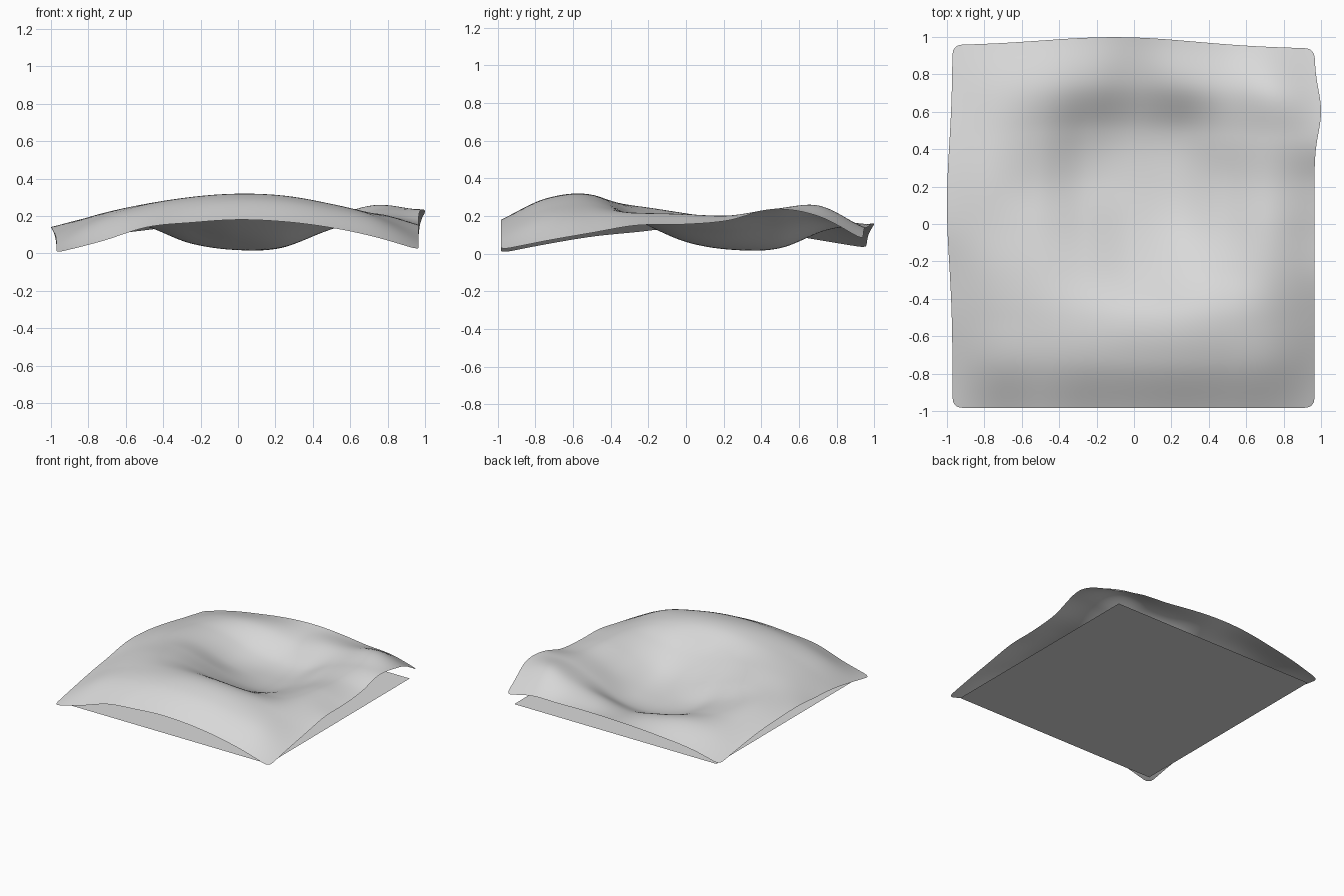
import bpy, math

if "Cube" in bpy.data.objects:
    bpy.data.objects.remove(bpy.data.objects["Cube"])

N = 72  # cloth resolution per side

# Cloth heights on an even 9 x 9 layout; rows run front to back, columns left to right
HEIGHTS = [
    [.003, .065, .14, .165, .18, .17, .14, .09, .02],
    [.05, .17, .24, .28, .295, .285, .245, .185, .068],
    [.09, .20, .265, .298, .31, .30, .265, .21, .11],
    [.115, .21, .25, .23, .185, .17, .195, .215, .15],
    [.14, .20, .21, .145, .08, .065, .14, .21, .155],
    [.135, .19, .155, .062, .025, .03, .12, .20, .175],
    [.11, .17, .15, .07, .03, .05, .155, .23, .235],
    [.07, .15, .18, .16, .125, .165, .20, .255, .20],
    [.03, .09, .125, .15, .16, .155, .14, .13, .075],
]


def spline(vals, t):
    """Smooth curve through evenly spaced values, t from 0 to 1."""
    p = [2 * vals[0] - vals[1]] + list(vals) + [2 * vals[-1] - vals[-2]]
    s = t * (len(vals) - 1)
    i = min(int(s), len(vals) - 2)
    f = s - i
    a, b, c, d = p[i:i + 4]
    return b + .5 * f * (c - a + f * (2 * a - 5 * b + 4 * c - d + f * (3 * (b - c) + d - a)))


def round_corner(u, v, r=.05):
    """Pull the square's corners in to small arcs."""
    a, b = (abs(u) - 1 + r) / r, (abs(v) - 1 + r) / r
    if a <= 0 or b <= 0:
        return u, v
    k = max(a, b) / math.hypot(a, b)
    return (math.copysign(1 - r + r * a * k, u),
            math.copysign(1 - r + r * b * k, v))


def outline(u, v):
    """Map the unit square to the slightly bulging cloth outline."""
    left = -.97 - .03 * math.exp(-((v - .12) / .45) ** 2)
    right = .965 + .035 * math.exp(-((v - .65) / .17) ** 2)
    back = .945 - .008 * u + .053 * math.exp(-((u + .08) / .6) ** 2)
    front = -.983
    return (left + (right - left) * (u + 1) / 2,
            front + (back - front) * (v + 1) / 2)


def add_object(name, verts, faces, mat):
    mesh = bpy.data.meshes.new(name)
    mesh.from_pydata(verts, [], faces)
    mesh.materials.append(mat)
    obj = bpy.data.objects.new(name, mesh)
    bpy.context.collection.objects.link(obj)
    return obj


grey = bpy.data.materials.new("light grey")
grey.diffuse_color = (.7, .7, .7, 1)
grey.use_nodes = True
grey.node_tree.nodes["Principled BSDF"].inputs["Base Color"].default_value = grey.diffuse_color

# Draped cloth with a raised rim and a sunken bowl
verts = []
for j in range(N + 1):
    for i in range(N + 1):
        u, v = round_corner(2 * i / N - 1, 2 * j / N - 1)
        column = [spline(row, (u + 1) / 2) for row in HEIGHTS]
        verts.append((*outline(u, v), max(0, spline(column, (v + 1) / 2))))
W = N + 1
faces = [(j * W + i, j * W + i + 1, (j + 1) * W + i + 1, (j + 1) * W + i)
         for j in range(N) for i in range(N)]
cloth = add_object("draped_cloth", verts, faces, grey)
for poly in cloth.data.polygons:
    poly.use_smooth = True

# Flat base sheet beneath the cloth
S = .91
add_object("base_sheet", [(-S, -S, 0), (S, -S, 0), (S, S, 0), (-S, S, 0)], [(0, 1, 2, 3)], grey)
